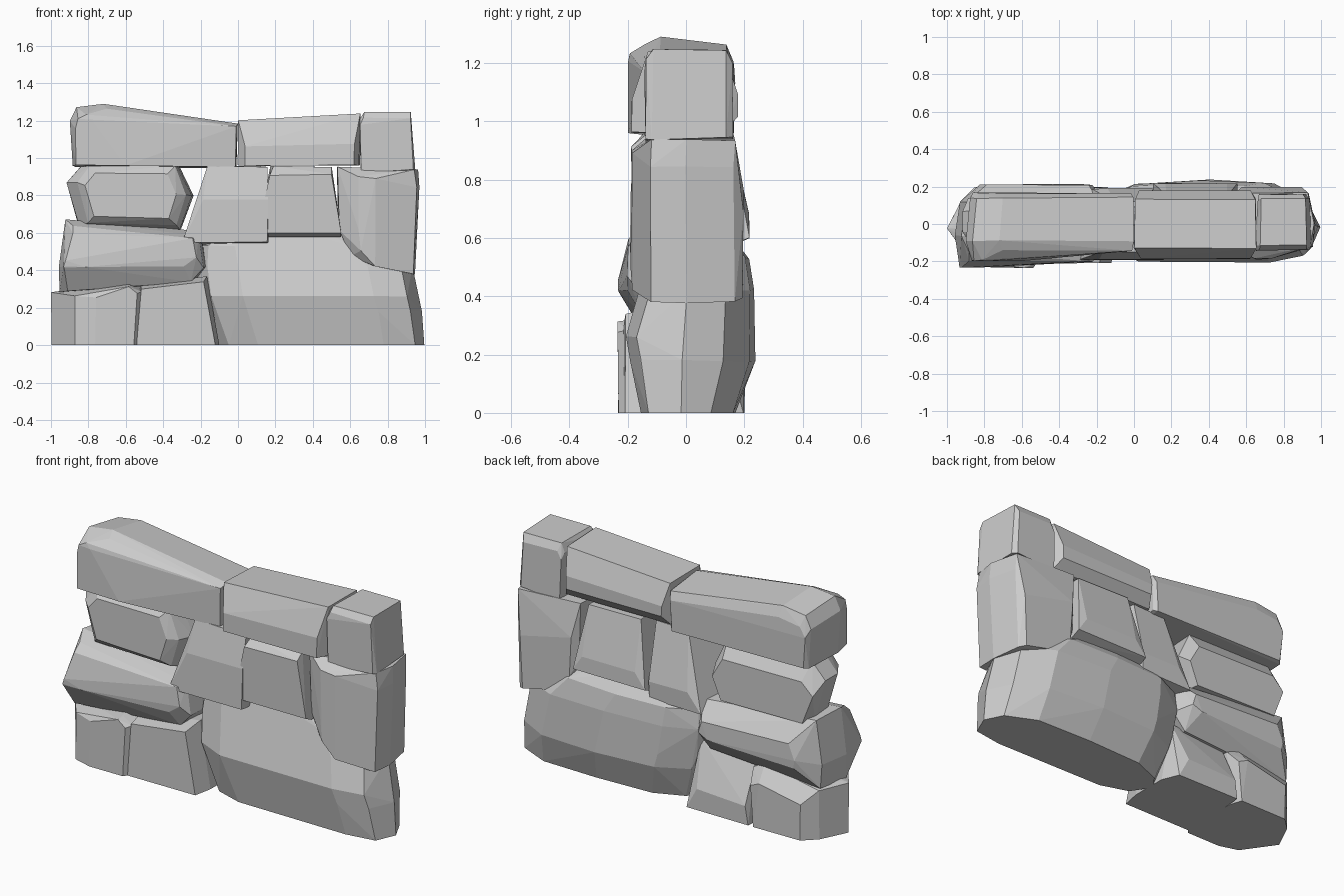
import bpy, bmesh, random, math
random.seed(4)


def hull(name, pts):
    """Flat-faceted stone: convex hull of slightly roughened points."""
    bm = bmesh.new()
    for x, y, z in pts:
        j = [random.uniform(-0.004, 0.004) for _ in range(3)]
        bm.verts.new((max(-1, min(1, x + j[0])), y + j[1], z + j[2] if z > 0.01 else 0))
    res = bmesh.ops.convex_hull(bm, input=bm.verts[:])
    junk = {g for k in ("geom_interior", "geom_unused") for g in res[k]
            if isinstance(g, bmesh.types.BMVert)}
    bmesh.ops.delete(bm, geom=list(junk), context='VERTS')
    bmesh.ops.dissolve_limit(bm, angle_limit=math.radians(3), verts=bm.verts[:], edges=bm.edges[:])
    bmesh.ops.recalc_face_normals(bm, faces=bm.faces[:])
    me = bpy.data.meshes.new(name)
    bm.to_mesh(me)
    bm.free()
    bpy.context.collection.objects.link(bpy.data.objects.new(name, me))


def stone(name, outline, layers):
    """Front outline (x, z), refitted at each depth layer to (y, x0, x1, z0, z1)."""
    xs, zs = [p[0] for p in outline], [p[1] for p in outline]
    ax, bx, az, bz = min(xs), max(xs), min(zs), max(zs)
    hull(name, [(x0 + (x - ax) / (bx - ax) * (x1 - x0), y,
                 z0 + (z - az) / (bz - az) * (z1 - z0))
                for y, x0, x1, z0, z1 in layers for x, z in outline])


# Capstones along the top
stone("cap_left", [(-.88, .96), (-.01, .955), (-.005, 1.185), (-.4, 1.235), (-.61, 1.265),
                   (-.72, 1.293), (-.86, 1.27), (-.9, 1.2)],
      [(-.195, -.87, -.6, .96, 1.23), (-.14, -.88, -.01, .955, 1.265),
       (-.09, -.9, -.005, .955, 1.293), (.14, -.88, -.005, .95, 1.265),
       (.165, -.86, -.02, .95, 1.2)])
stone("cap_middle", [(.0, .965), (.65, .96), (.65, 1.235), (.0, 1.2)],
      [(-.185, .04, .62, .96, 1.08), (-.13, 0, .65, .96, 1.235),
       (.13, .005, .65, .96, 1.23), (.175, .03, .62, 1.02, 1.09)])
stone("cap_right", [(.655, .92), (.945, .935), (.925, 1.245), (.675, 1.25), (.65, 1.2)],
      [(-.14, .65, .94, .925, 1.22), (-.115, .65, .945, .92, 1.25),
       (.135, .66, .94, .93, 1.245), (.16, .67, .92, .93, 1.2)])

# Upper course
stone("upper_left_stone", [(-.85, .645), (-.3, .63), (-.24, .8), (-.31, .955), (-.84, .955), (-.92, .87)],
      [(-.165, -.82, -.33, .68, .92), (-.13, -.86, -.28, .64, .955), (-.04, -.92, -.25, .62, .955),
       (.07, -.92, -.24, .62, .955), (.14, -.89, -.26, .62, .86)])
stone("upper_centre_left_stone", [(-.3, .55), (.16, .55), (.16, .955), (-.19, .955)],
      [(-.19, -.3, .16, .55, .78), (-.15, -.27, .16, .55, .955),
       (.12, -.16, .1, .53, .955), (.19, -.22, .1, .54, .64)])
stone("upper_centre_stone", [(.1, .6), (.55, .6), (.5, .955), (.17, .955)],
      [(-.185, .1, .55, .6, .91), (-.14, .12, .55, .58, .955),
       (.15, .1, .55, .57, .955), (.215, .1, .55, .6, .68)])
stone("upper_right_stone", [(.6, .48), (.95, .38), (.97, .85), (.96, .94), (.53, .955), (.54, .62)],
      [(-.187, .64, .74, .42, .9), (-.12, .53, .955, .38, .95), (0, .53, .97, .38, .95),
       (.165, .54, .935, .38, .95), (.195, .58, .9, .39, .76)])

# Middle course, with an overhanging ridge
stone("middle_left_stone", [(-.95, .28), (-.25, .33), (-.17, .42), (-.2, .61), (-.72, .615),
                            (-.92, .67), (-.96, .42)],
      [(-.23, -.93, -.8, .41, .45), (-.2, -.92, -.22, .39, .6), (-.155, -.92, -.18, .29, .64),
       (-.06, -.96, -.17, .28, .67), (.12, -.93, -.16, .28, .66), (.21, -.82, -.22, .4, .53)])

# Bottom course
stone("bottom_outer_stone", [(-1, 0), (-.54, 0), (-.51, .31), (-.6, .345), (-.74, .31), (-1, .28)],
      [(-.235, -.76, -.54, 0, .31), (-.2, -.87, -.51, 0, .32), (-.02, -1, -.51, 0, .345),
       (.13, -.92, -.51, 0, .34), (.2, -.85, -.54, 0, .25)])
stone("bottom_inner_stone", [(-.54, 0), (-.1, 0), (-.17, .37), (-.28, .345), (-.52, .33)],
      [(-.21, -.54, -.12, 0, .34), (-.1, -.54, -.1, 0, .37),
       (.1, -.53, -.1, 0, .36), (.2, -.53, -.14, 0, .12)])

# Large boulder: stacked chamfered rings (z, x0, x1, y_front, y_back)
pts = []
for z, x0, x1, yf, yb in [(0, -.12, 1, -.16, .17), (.18, -.18, .98, -.2, .235),
                          (.26, -.21, .965, -.21, .235), (.42, -.235, .93, -.165, .235),
                          (.53, -.22, .8, -.13, .215), (.625, -.08, .56, -.1, .14)]:
    w, m = x1 - x0, (yf + yb) / 2
    pts += [(x0 + w * u, m + (yb - m) * v, z) for u, v in
            [(0, 0), (.06, -.6), (.2, -.95), (.5, -1), (.8, -.97), (.95, -.8), (1, -.15),
             (.95, .5), (.8, .93), (.5, 1), (.2, .9), (.05, .5)]]
hull("boulder", pts)
